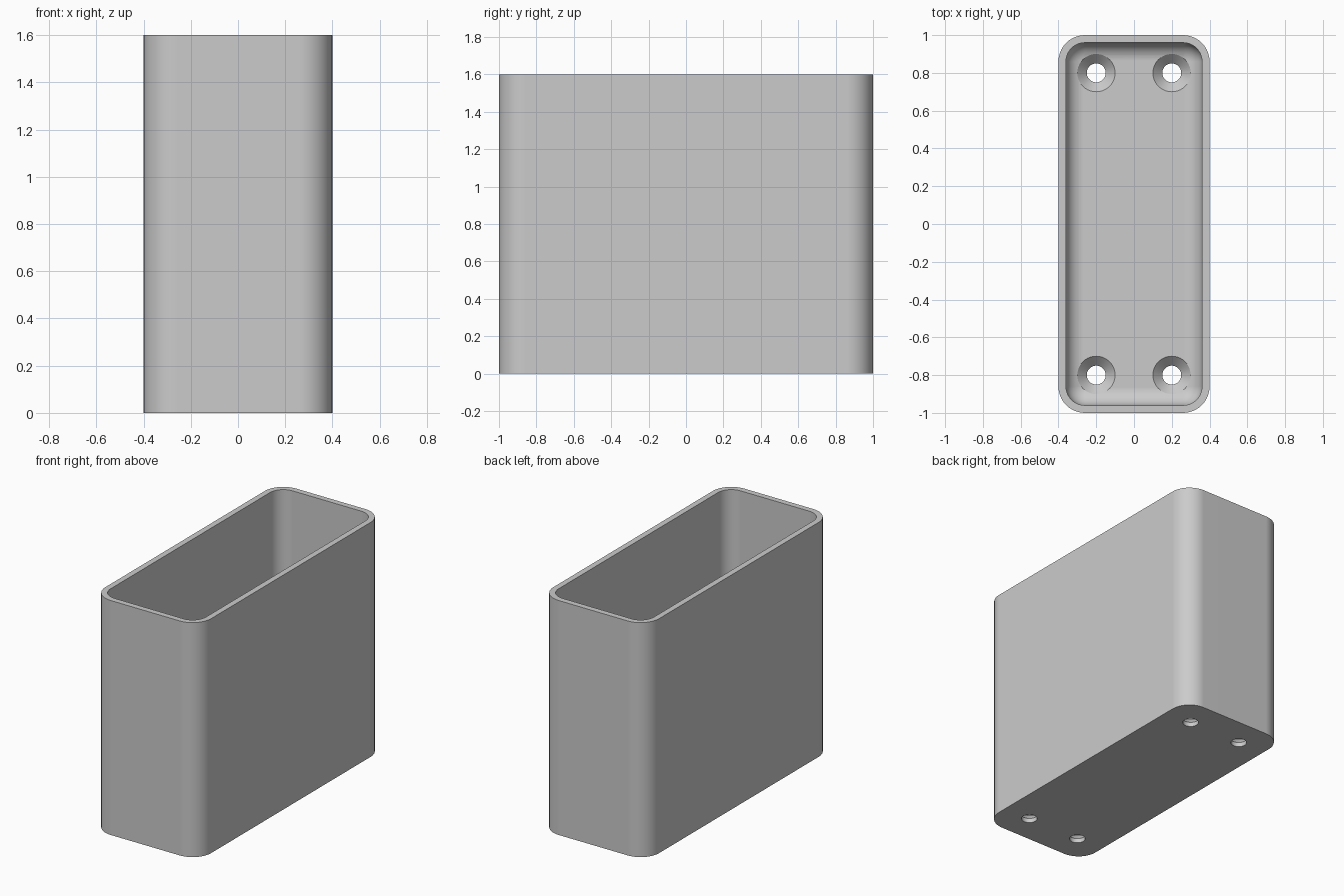
import bpy, bmesh, math

old = bpy.data.objects.get("Cube")
if old:
    bpy.data.objects.remove(old)

HALF_X, HALF_Y, HEIGHT = 0.4, 1.0, 1.6
WALL, FLOOR = 0.04, 0.08
CORNER, FILLET = 0.14, 0.095
STEPS = 10

grey = bpy.data.materials.new("plain_grey")
grey.use_nodes = True
colour = (0.6, 0.6, 0.6, 1)
grey.diffuse_color = colour
grey.node_tree.nodes["Principled BSDF"].inputs["Base Color"].default_value = colour


def make_object(name, bm):
    bmesh.ops.recalc_face_normals(bm, faces=bm.faces[:])
    mesh = bpy.data.meshes.new(name)
    bm.to_mesh(mesh)
    bm.free()
    mesh.materials.append(grey)
    obj = bpy.data.objects.new(name, mesh)
    bpy.context.collection.objects.link(obj)
    return obj


def rounded_ring(bm, inset, z):
    """Rounded rectangle of vertices, moved inward by inset."""
    r = CORNER - inset
    ring = []
    for k, (sx, sy) in enumerate([(1, 1), (-1, 1), (-1, -1), (1, -1)]):
        for i in range(STEPS + 1):
            a = (k + i / STEPS) * math.pi / 2
            ring.append(bm.verts.new((sx * (HALF_X - CORNER) + r * math.cos(a),
                                      sy * (HALF_Y - CORNER) + r * math.sin(a), z)))
    return ring


def loft(bm, rings):
    for a, b in zip(rings, rings[1:]):
        n = len(a)
        for i in range(n):
            j = (i + 1) % n
            bm.faces.new((a[i], a[j], b[j], b[i]))
    bm.faces.new(rings[0])
    bm.faces.new(rings[-1])


# Open box: outer wall, rim, inner wall and filleted floor
bm = bmesh.new()
levels = [(0, 0), (0, HEIGHT), (WALL, HEIGHT)]
for i in range(STEPS + 1):
    a = i / STEPS * math.pi / 2
    levels.append((WALL + FILLET * (1 - math.cos(a)), FLOOR + FILLET * (1 - math.sin(a))))
loft(bm, [rounded_ring(bm, inset, z) for inset, z in levels])
box = make_object("open_box", bm)

# Countersunk screw holes, one near each corner of the floor
bm = bmesh.new()
hole_profile = [(0.05, -0.1), (0.05, FLOOR - 0.05), (0.1, FLOOR), (0.1, FLOOR + 0.08)]
SIDES = 40
for x in (-0.2, 0.2):
    for y in (-0.8, 0.8):
        loft(bm, [[bm.verts.new((x + r * math.cos(t * math.tau / SIDES),
                                 y + r * math.sin(t * math.tau / SIDES), z))
                   for t in range(SIDES)] for r, z in hole_profile])
cutter = make_object("screw_hole_cutter", bm)
cutter.hide_render = True

cut = box.modifiers.new("screw_holes", 'BOOLEAN')
cut.operation = 'DIFFERENCE'
cut.solver = 'EXACT'
cut.object = cutter
bpy.ops.object.select_all(action='DESELECT')
bpy.context.view_layer.objects.active = box
box.select_set(True)
bpy.ops.object.modifier_apply(modifier=cut.name)
bpy.data.objects.remove(cutter)

# Smooth rounded areas, crisp edges, flat large faces
bpy.ops.object.shade_smooth_by_angle(angle=math.radians(30))
weighted = box.modifiers.new("flat_face_normals", 'WEIGHTED_NORMAL')
weighted.keep_sharp = True
